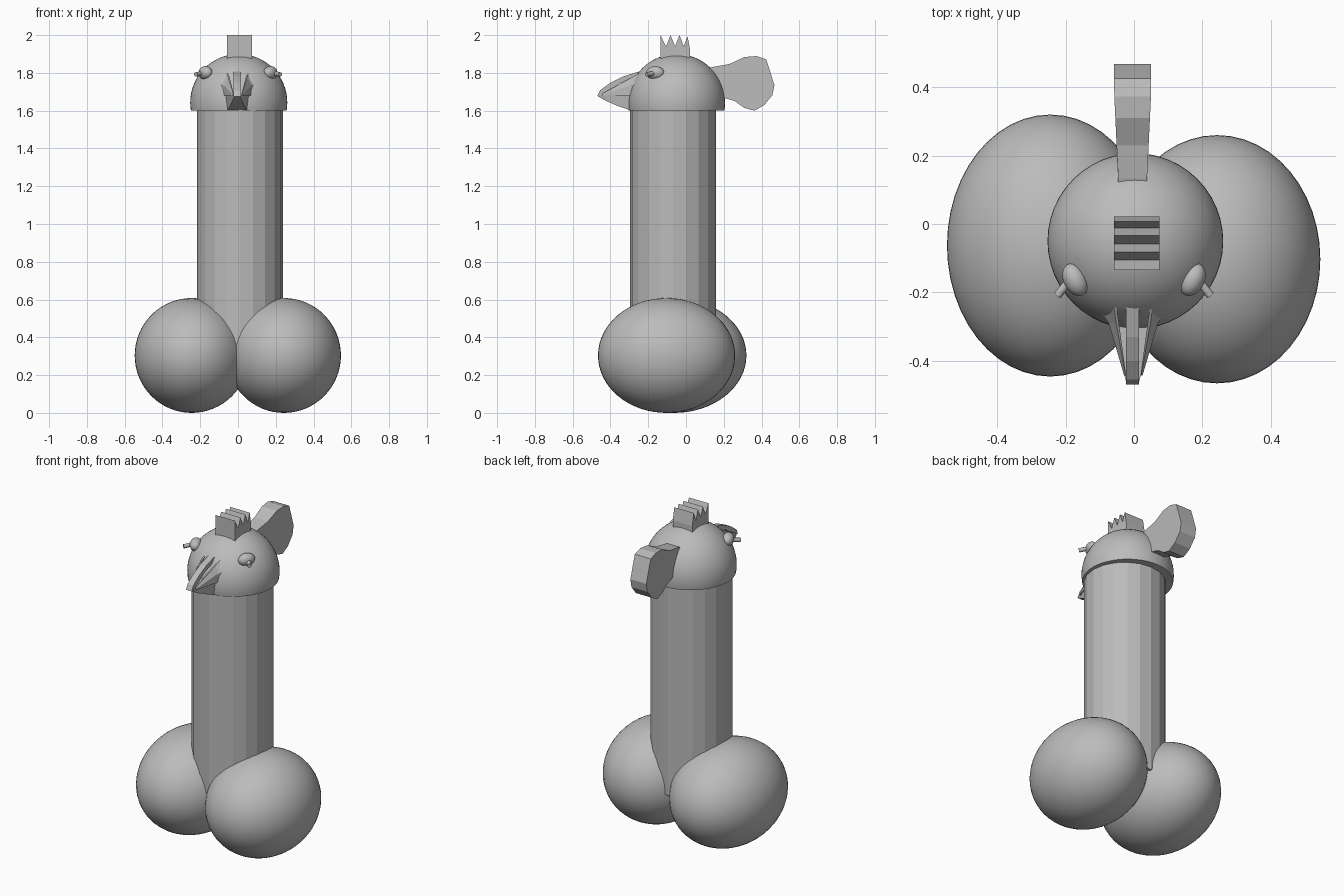
import bpy, bmesh, math
from mathutils import Vector

cube = bpy.data.objects.get("Cube")
if cube:
    bpy.data.objects.remove(cube, do_unlink=True)

grey = bpy.data.materials.new("plain grey")
grey.use_nodes = True
TONE = (0.5, 0.5, 0.5, 1)
grey.diffuse_color = TONE
grey.node_tree.nodes["Principled BSDF"].inputs["Base Color"].default_value = TONE


def finish(name, bm, smooth=False):
    """Turn a bmesh into a named grey object."""
    bmesh.ops.recalc_face_normals(bm, faces=bm.faces)
    mesh = bpy.data.meshes.new(name)
    bm.to_mesh(mesh)
    bm.free()
    mesh.materials.append(grey)
    obj = bpy.data.objects.new(name, mesh)
    bpy.context.collection.objects.link(obj)
    if smooth:
        bpy.ops.object.select_all(action="DESELECT")
        obj.select_set(True)
        bpy.context.view_layer.objects.active = obj
        bpy.ops.object.shade_smooth_by_angle(angle=math.radians(40))
    return obj


def ellipsoid(name, centre, radii, turn=0):
    bm = bmesh.new()
    bmesh.ops.create_uvsphere(bm, u_segments=48, v_segments=32, radius=1)
    obj = finish(name, bm, True)
    obj.location, obj.scale, obj.rotation_euler.z = centre, radii, turn
    return obj


def loft(name, sections, smooth=False):
    """Bridge equal-length rings of points and cap both ends."""
    bm = bmesh.new()
    rings = [[bm.verts.new(p) for p in s] for s in sections]
    n = len(rings[0])
    for a, b in zip(rings, rings[1:]):
        for i in range(n):
            j = (i + 1) % n
            bm.faces.new((a[i], a[j], b[j], b[i]))
    bm.faces.new(rings[0])
    bm.faces.new(rings[-1])
    return finish(name, bm, smooth)


def side_plate(name, profile, x0, x1, smooth=False):
    """Extrude a (y, z) outline across x."""
    return loft(name, [[(x, y, z) for y, z in profile] for x in (x0, x1)], smooth)


# Two rounded base lobes
ellipsoid("right_base", (-0.245, -0.063, 0.304), (0.302, 0.383, 0.304))
ellipsoid("left_base", (0.243, -0.103, 0.304), (0.302, 0.363, 0.304))

# Faceted column
bm = bmesh.new()
bmesh.ops.create_cone(bm, cap_ends=True, segments=20, radius1=0.228, radius2=0.228, depth=1.32)
finish("column", bm).location = (0.01, -0.068, 0.96)

# Domed head, cut flat underneath
bm = bmesh.new()
bmesh.ops.create_uvsphere(bm, u_segments=48, v_segments=32, radius=0.257)
cut = bmesh.ops.bisect_plane(bm, geom=bm.verts[:] + bm.edges[:] + bm.faces[:],
                             plane_co=(0, 0, -0.043), plane_no=(0, 0, -1), clear_outer=True)
bmesh.ops.holes_fill(bm, edges=[e for e in cut["geom_cut"] if isinstance(e, bmesh.types.BMEdge)])
finish("head", bm, True).location = (0.004, -0.05, 1.643)

# Saw-toothed comb
side_plate("comb", [(-0.135, 1.82), (-0.135, 2.0), (-0.106, 1.94), (-0.082, 2.0), (-0.058, 1.94),
                    (-0.034, 2.0), (-0.012, 1.94), (0.008, 1.995), (0.022, 1.92), (0.022, 1.82)],
           -0.058, 0.074)

# Tail fan, a little wider toward its tip
outline = [(0.1, 1.82), (0.135, 1.83), (0.23, 1.847), (0.31, 1.884), (0.373, 1.889), (0.425, 1.872),
           (0.445, 1.81), (0.468, 1.735), (0.458, 1.683), (0.415, 1.63), (0.362, 1.6),
           (0.31, 1.614), (0.257, 1.651), (0.204, 1.667), (0.1, 1.68)]
loft("tail", [[(-0.004 + s * (0.042 + 0.012 * min(1, max(0, y - 0.13) / 0.25)), y, z)
               for y, z in outline] for s in (-1, 1)])

# Beak: arched ridge, two side wedges, lower jaw
side_plate("beak_ridge", [(-0.24, 1.81), (-0.33, 1.782), (-0.4, 1.748), (-0.455, 1.708),
                          (-0.47, 1.678), (-0.445, 1.68), (-0.35, 1.745), (-0.24, 1.785)],
           -0.024, 0.015)
for side, name in ((-1, "right"), (1, "left")):
    mid = -0.002
    rows = [(-0.235, 0.05, 0.058, 0.112, 1.805, 1.745), (-0.29, 0.042, 0.05, 0.072, 1.775, 1.735),
            (-0.443, 0.021, 0.023, 0.027, 1.69, 1.685)]
    loft(name + "_beak_side", [[(mid + side * a, y, 1.68), (mid + side * a, y, top),
                                (mid + side * b, y, top), (mid + side * c, y, low),
                                (mid + side * c, y, 1.68)]
                               for y, a, b, c, top, low in rows])
loft("lower_jaw", [[(-0.004 - w, y, 1.68), (-0.004 + w, y, 1.68),
                    (-0.004 + w * 0.85, y, z), (-0.004 - w * 0.85, y, z)]
                   for y, w, z in ((-0.24, 0.068, 1.602), (-0.3, 0.06, 1.604), (-0.36, 0.045, 1.624),
                                   (-0.42, 0.03, 1.65), (-0.465, 0.018, 1.675))])

# Eyes with small peg pupils
for side, name in ((-1, "right"), (1, "left")):
    ellipsoid(name + "_eye", (side * 0.172, -0.163, 1.8), (0.034, 0.05, 0.036), side * -0.45)
    way = Vector((side * 0.6, -0.75, -0.12))
    bm = bmesh.new()
    bmesh.ops.create_cone(bm, cap_ends=True, segments=12, radius1=0.012, radius2=0.012, depth=0.06)
    peg = finish(name + "_pupil", bm, True)
    peg.rotation_euler = way.to_track_quat("Z", "Y").to_euler()
    peg.location = (side * 0.205, -0.186, 1.795)
